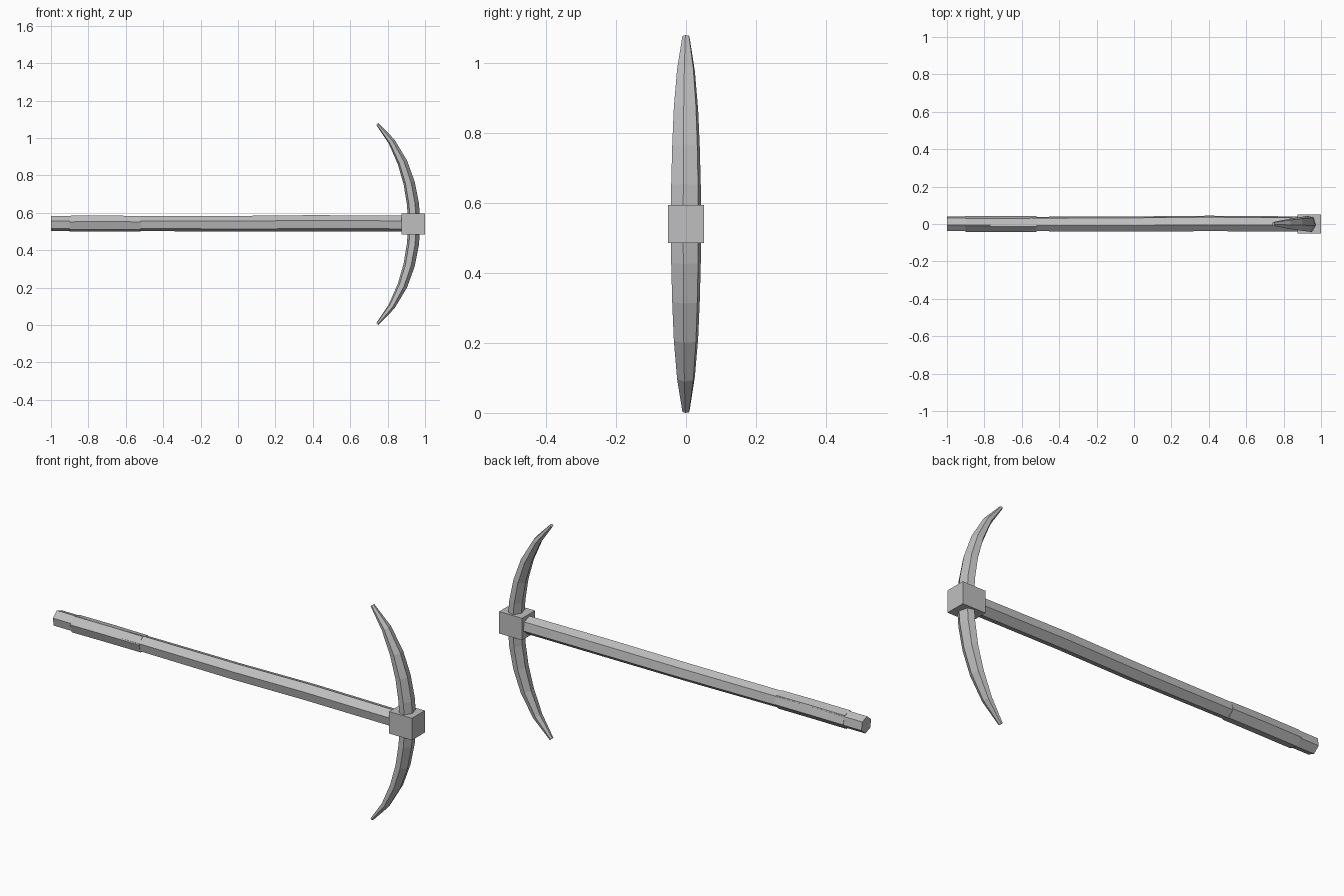
import bpy, bmesh, math
from mathutils import Vector

if "Cube" in bpy.data.objects:
    bpy.data.objects.remove(bpy.data.objects["Cube"])

steel = bpy.data.materials.new("plain_grey")
steel.diffuse_color = (0.52, 0.52, 0.52, 1)
steel.use_nodes = True
steel.node_tree.nodes["Principled BSDF"].inputs["Base Color"].default_value = steel.diffuse_color

Y = Vector((0, 1, 0))
CZ = 0.54  # height of the handle axis


def finish(bm, name):
    bmesh.ops.recalc_face_normals(bm, faces=bm.faces)
    me = bpy.data.meshes.new(name)
    bm.to_mesh(me)
    bm.free()
    me.materials.append(steel)
    ob = bpy.data.objects.new(name, me)
    bpy.context.collection.objects.link(ob)
    return ob


def loft(name, rings, turn=40):
    """Six-sided tube through rings of (centre, second axis, y radius, second radius)."""
    bm = bmesh.new()
    loops = []
    for c, v, ry, rv in rings:
        angles = [math.radians(turn + 60 * i) for i in range(6)]
        loops.append([bm.verts.new(c + Y * ry * math.cos(a) + v * rv * math.sin(a))
                      for a in angles])
    for a, b in zip(loops, loops[1:]):
        for i in range(6):
            j = (i + 1) % 6
            bm.faces.new((a[i], a[j], b[j], b[i]))
    bm.faces.new(loops[0])
    bm.faces.new(loops[-1])
    return finish(bm, name)


# Curved pick: half profile (height offset, x, y radius, x radius), mirrored in z
half = [(0, 0.943, 0.046, 0.033), (0.11, 0.935, 0.045, 0.033),
        (0.22, 0.915, 0.042, 0.031), (0.33, 0.879, 0.037, 0.027),
        (0.44, 0.822, 0.027, 0.019), (0.535, 0.745, 0.011, 0.008)]
path = [(-h, x, a, b) for h, x, a, b in half[:0:-1]] + half
rings = []
for i, (h, x, a, b) in enumerate(path):
    p, n = path[max(i - 1, 0)], path[min(i + 1, len(path) - 1)]
    t = Vector((n[1] - p[1], 0, n[0] - p[0])).normalized()
    rings.append((Vector((x, 0, CZ + h)), Vector((t.z, 0, -t.x)), a, b))
loft("pick_blade", rings)

# Slightly uneven wooden shaft: (x, y offset, z offset, radius)
Z = Vector((0, 0, 1))
shaft = [(-1.0, 0.001, 0.003, 0.041), (-0.52, 0.0, 0.003, 0.041),
         (0.0, 0.0, 0.001, 0.043), (0.4, 0.003, 0.004, 0.044),
         (0.9, 0.0, 0.002, 0.043)]
loft("handle_shaft", [(Vector((x, y, CZ + z)), Z, r, r) for x, y, z, r in shaft])

# Grip sleeve, turned a little against the shaft
grip = [(-0.9, 0.0, 0.002, 0.044), (-0.7, 0.0, 0.003, 0.044), (-0.52, 0.0, 0.002, 0.043)]
loft("handle_grip", [(Vector((x, y, CZ + z)), Z, r, r) for x, y, z, r in grip], 47)

# Square head block
bm = bmesh.new()
bmesh.ops.create_cube(bm, size=1)
bmesh.ops.scale(bm, vec=(0.127, 0.102, 0.11), verts=bm.verts)
bmesh.ops.translate(bm, vec=(0.9365, 0, CZ), verts=bm.verts)
finish(bm, "head_block")
